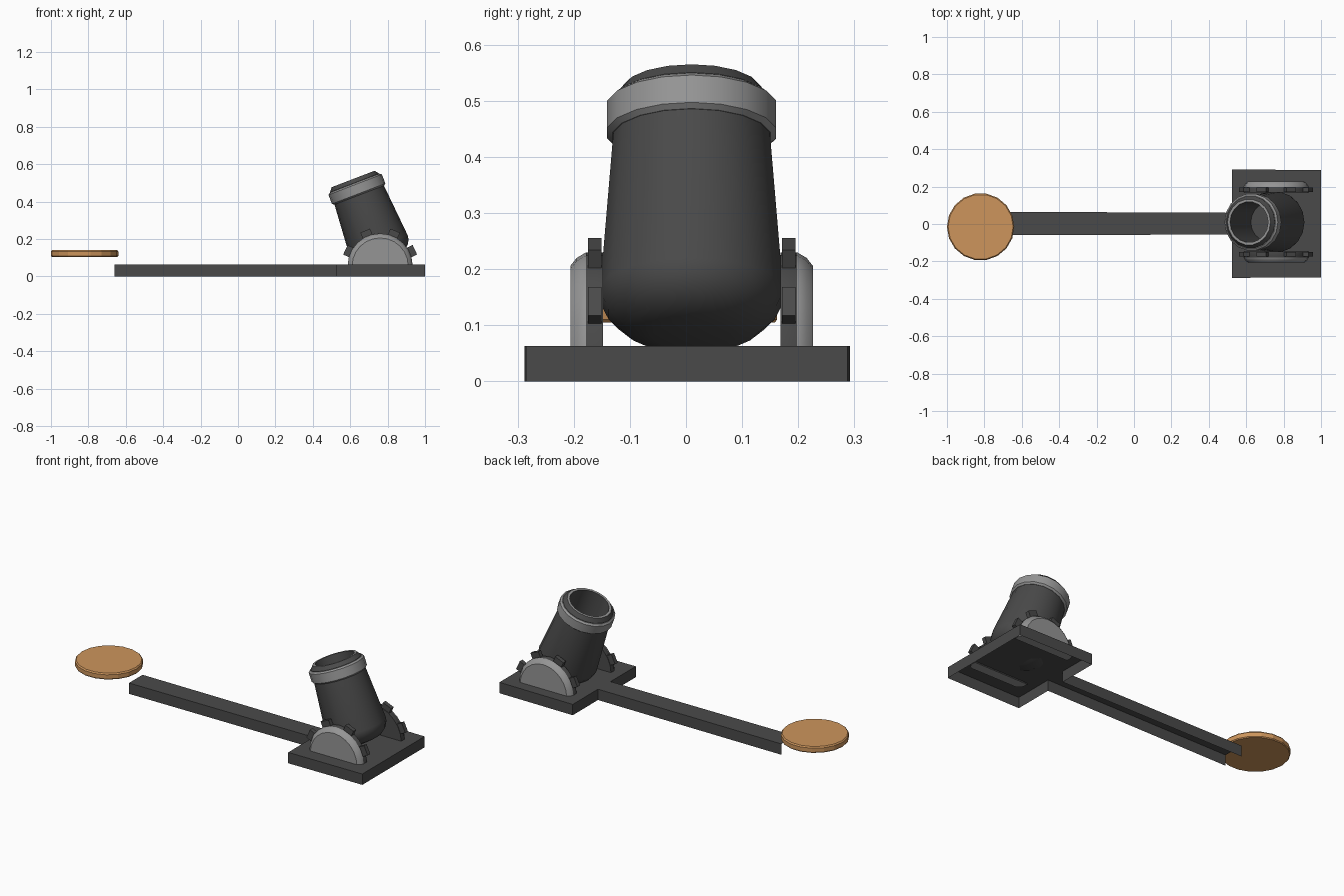
import bpy, bmesh, math
from mathutils import Matrix, Vector

if "Cube" in bpy.data.objects:
    bpy.data.objects.remove(bpy.data.objects["Cube"])

def material(name, rgb):
    m = bpy.data.materials.new(name)
    m.diffuse_color = (*rgb, 1)
    m.use_nodes = True
    m.node_tree.nodes["Principled BSDF"].inputs["Base Color"].default_value = m.diffuse_color
    return m

DARK = material("dark iron", (0.068, 0.068, 0.068))
LIGHT = material("light steel", (0.30, 0.30, 0.30))
WOOD = material("wood", (0.61, 0.30, 0.107))
MID_Y = 0.01          # the mortar sits slightly off the centre line

def finish(name, bm, mats, matrix=Matrix(), smooth=None, recalc=True):
    bm.transform(matrix)
    if recalc:
        bmesh.ops.recalc_face_normals(bm, faces=bm.faces)
    me = bpy.data.meshes.new(name)
    bm.to_mesh(me)
    bm.free()
    for m in mats:
        me.materials.append(m)
    ob = bpy.data.objects.new(name, me)
    bpy.context.collection.objects.link(ob)
    if smooth:
        bpy.ops.object.select_all(action='DESELECT')
        ob.select_set(True)
        bpy.context.view_layer.objects.active = ob
        bpy.ops.object.shade_smooth_by_angle(angle=math.radians(smooth))
    return ob

def lathe(profile, sides, span=2 * math.pi, light=()):
    """Turn (radius, height) points about z; segments listed in light use slot 1."""
    bm = bmesh.new()
    rings = []
    for r, z in profile:
        rings.append([bm.verts.new((r * math.cos(span * i / sides), r * math.sin(span * i / sides), z))
                      for i in range(sides + 1)])
    for k, (a, b) in enumerate(zip(rings, rings[1:])):
        for i in range(sides):
            f = bm.faces.new((a[i], a[i + 1], b[i + 1], b[i]))
            f.material_index = int(k in light)
    bmesh.ops.remove_doubles(bm, verts=bm.verts, dist=1e-5)
    return bm

# Base plate and long arm: one T-shaped tray, open below and at the arm's tip
bm = bmesh.new()
outline = [(-0.66, -0.06), (0.525, -0.056), (0.525, -0.288), (1.0, -0.285),
           (1.0, 0.288), (0.525, 0.292), (0.525, 0.06), (-0.66, 0.065)]
low = [bm.verts.new((x, y, 0)) for x, y in outline]
top = [bm.verts.new((x, y, 0.063)) for x, y in outline]
bm.faces.new(top[1:7])
bm.faces.new((top[0], top[1], top[6], top[7]))
for i in range(7):
    bm.faces.new((low[i], low[i + 1], top[i + 1], top[i]))
finish("base_plate_and_arm", bm, [DARK], recalc=False)

# Barrel: hollow, tapered, round-bottomed, leaning towards the arm
tilt = Matrix.Translation((0.615, MID_Y, 0.521)) @ Matrix.Rotation(math.radians(-21), 4, 'Y')
barrel = [(0, -0.30), (0.105, -0.30), (0.109, 0), (0.123, 0), (0.140, -0.022), (0.141, -0.085),
          (0.165, -0.385), (0.162, -0.405), (0.150, -0.430), (0.120, -0.457), (0.070, -0.470), (0, -0.473)]
finish("barrel", lathe(barrel, 18, light=(2,)), [DARK, LIGHT], tilt, 35)

# Steel band below the muzzle
band = [(0.135, -0.092), (0.143, -0.092), (0.153, -0.084), (0.153, -0.032), (0.143, -0.024), (0.135, -0.024),
        (0.135, -0.092)]
finish("muzzle_band", lathe(band, 18), [LIGHT], tilt, 35)

# Half-round cheeks with dark lugs around their rims, one on each side
cheek = [(0, 0.158), (0.174, 0.158), (0.174, 0.188), (0.164, 0.205), (0.150, 0.216), (0, 0.216)]
for side, s in (("front", -1), ("back", 1)):
    place = Matrix(((1, 0, 0, 0.76), (0, 0, s, MID_Y), (0, 1, 0, 0.056), (0, 0, 0, 1)))
    bm = lathe(cheek, 12, math.pi, light=(2, 3, 4))
    bottom = bmesh.ops.holes_fill(bm, edges=[e for e in bm.edges if e.is_boundary], sides=0)
    for f in bottom["faces"]:
        f.material_index = 1
    finish(side + "_cheek", bm, [DARK, LIGHT], place, 35)

    bm = bmesh.new()
    for angle in (25, 67, 113, 155):
        m = (Matrix.Rotation(math.radians(angle), 4, 'Z') @ Matrix.Translation((0.187, 0, 0.173))
             @ Matrix.Diagonal((0.036, 0.056, 0.024, 1)))
        bmesh.ops.create_cube(bm, size=1, matrix=m)
    finish(side + "_lugs", bm, [DARK], place)

# Floating wooden disc beyond the arm's tip
disc = [(0, 0.105), (0.176, 0.105), (0.18, 0.110), (0.18, 0.134), (0.174, 0.141), (0, 0.141)]
finish("wooden_disc", lathe(disc, 18), [WOOD], Matrix.Translation((-0.82, -0.015, 0)))
